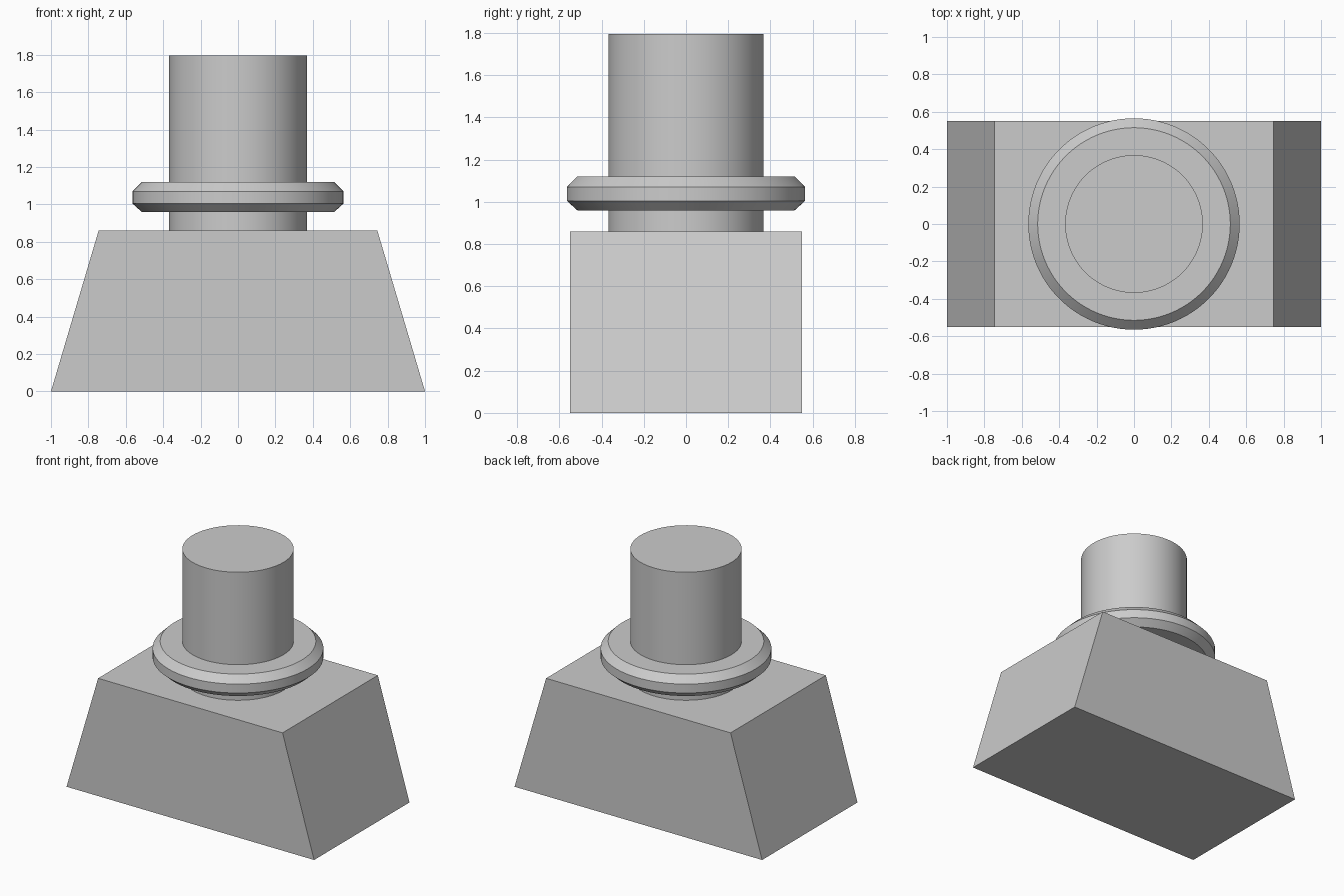
import bpy
import bmesh
from math import radians

cube = bpy.data.objects.get("Cube")
if cube:
    bpy.data.objects.remove(cube, do_unlink=True)

BASE_TOP, POST_TOP = 0.86, 1.795
POST_RADIUS = 0.368
SEGMENTS = 96

grey = bpy.data.materials.new("plain_grey")
grey.use_nodes = True
colour = (0.6, 0.6, 0.6, 1)
grey.diffuse_color = colour
grey.node_tree.nodes["Principled BSDF"].inputs["Base Color"].default_value = colour


def finish(name, bm):
    """Turn a bmesh into a named object in the shared material."""
    bmesh.ops.recalc_face_normals(bm, faces=bm.faces)
    mesh = bpy.data.meshes.new(name)
    bm.to_mesh(mesh)
    bm.free()
    mesh.materials.append(grey)
    obj = bpy.data.objects.new(name, mesh)
    bpy.context.collection.objects.link(obj)
    return obj


def turned(name, profile):
    """Stack rings of (radius, height), cap both ends, smooth the round sides."""
    bm = bmesh.new()
    rings = []
    for radius, z in profile:
        ring = bmesh.ops.create_circle(bm, segments=SEGMENTS, radius=radius)["verts"]
        for v in ring:
            v.co.z = z
        rings.append(ring)
    for low, high in zip(rings, rings[1:]):
        for i in range(SEGMENTS):
            j = (i + 1) % SEGMENTS
            bm.faces.new((low[i], low[j], high[j], high[i]))
    bm.faces.new(rings[0][::-1])
    bm.faces.new(rings[-1])
    obj = finish(name, bm)
    bpy.ops.object.select_all(action="DESELECT")
    obj.select_set(True)
    bpy.context.view_layer.objects.active = obj
    bpy.ops.object.shade_smooth_by_angle(angle=radians(25))
    return obj


# Base block: tapered at the two ends, straight at front and back
bm = bmesh.new()
bmesh.ops.create_cube(bm, size=2)
for v in bm.verts:
    top = v.co.z > 0
    v.co.x *= 0.745 if top else 1
    v.co.y *= 0.55
    v.co.z = BASE_TOP if top else 0
finish("tapered_base", bm)

# Upright round post
turned("post", [(POST_RADIUS, BASE_TOP), (POST_RADIUS, POST_TOP)])

# Collar with chamfered rims, floating just above the base
turned("collar", [(0.515, 0.96), (0.565, 1.005), (0.565, 1.07), (0.515, 1.12)])
